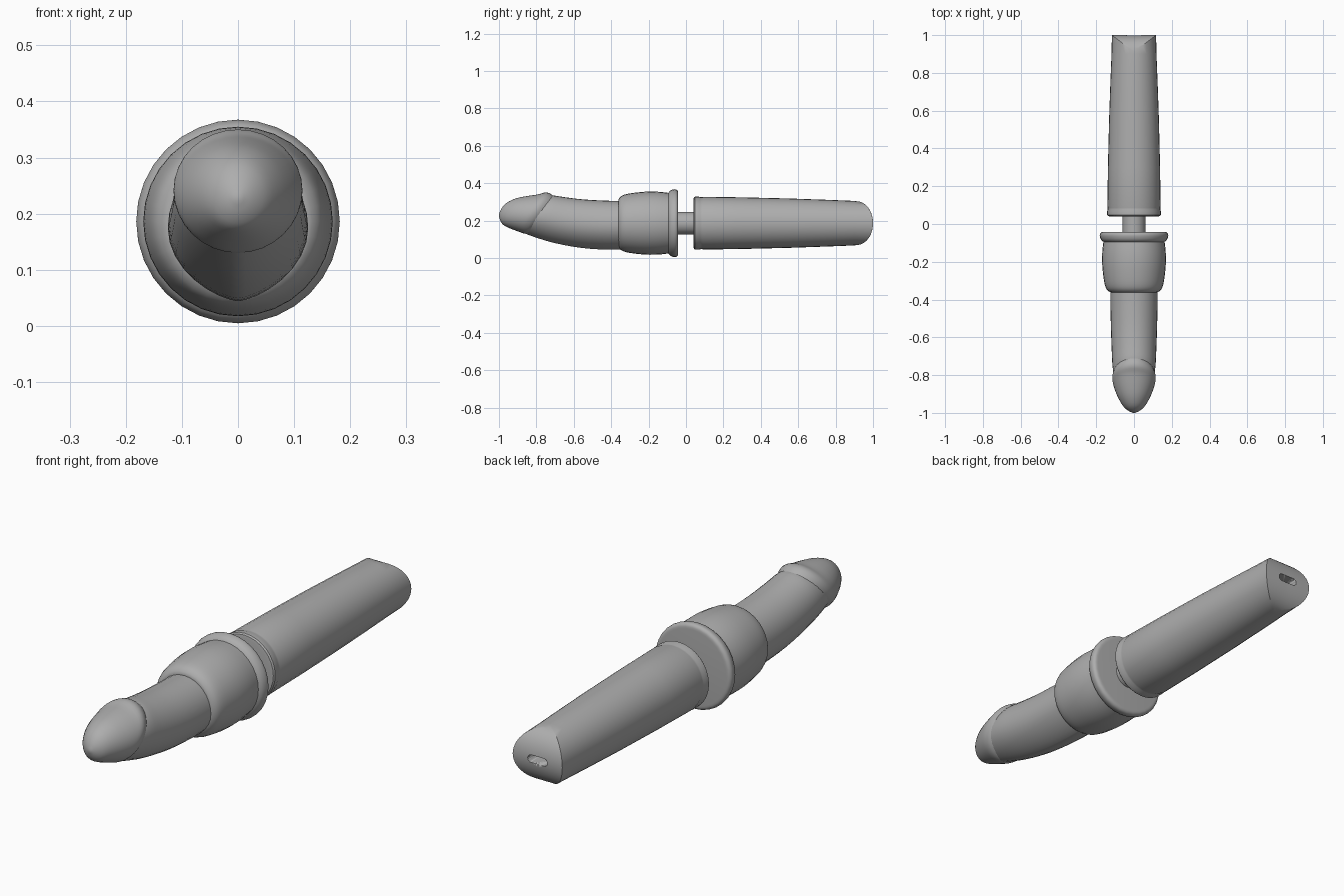
import bpy, bmesh, math
from mathutils import Vector

if "Cube" in bpy.data.objects:
    bpy.data.objects.remove(bpy.data.objects["Cube"])

SIDES = 32
CZ = 0.186  # height of the main axis

grey = bpy.data.materials.new("mid_grey")
grey.diffuse_color = (0.42, 0.42, 0.42, 1)
grey.use_nodes = True
grey.node_tree.nodes["Principled BSDF"].inputs["Base Color"].default_value = grey.diffuse_color


def finish(name, bm, angle=35):
    bmesh.ops.recalc_face_normals(bm, faces=bm.faces)
    me = bpy.data.meshes.new(name)
    bm.to_mesh(me)
    bm.free()
    ob = bpy.data.objects.new(name, me)
    bpy.context.collection.objects.link(ob)
    me.materials.append(grey)
    bpy.ops.object.select_all(action='DESELECT')
    ob.select_set(True)
    bpy.context.view_layer.objects.active = ob
    bpy.ops.object.shade_smooth_by_angle(angle=math.radians(angle))
    return ob


def skin(name, rings, angle=35):
    """Bridge a list of closed point rings and cap both ends."""
    bm = bmesh.new()
    vs = [[bm.verts.new(p) for p in r] for r in rings]
    for a, b in zip(vs, vs[1:]):
        for i in range(SIDES):
            j = (i + 1) % SIDES
            bm.faces.new((a[i], a[j], b[j], b[i]))
    bm.faces.new(vs[0])
    bm.faces.new(vs[-1])
    return finish(name, bm, angle)


def smooth_rows(rows, steps=3):
    """Catmull-Rom interpolation between section rows."""
    out = []
    for k in range(len(rows) - 1):
        p = [rows[max(0, min(len(rows) - 1, k + d))] for d in (-1, 0, 1, 2)]
        for s in range(steps):
            t = s / steps
            out.append([0.5 * (2 * b + (c - a) * t + (2 * a - 5 * b + 4 * c - d) * t * t
                               + (3 * b - a - 3 * c + d) * t ** 3)
                        for a, b, c, d in zip(*p)])
    return out + [list(rows[-1])]


def slanted(rows, keel=1.0):
    """Rings from (top y, top z, bottom y, bottom z, half width); keel narrows the underside."""
    rings = []
    for ty, tz, by, bz, w in rows:
        ring = []
        for i in range(SIDES):
            a = 2 * math.pi * i / SIDES
            c, s = math.cos(a), math.sin(a)
            x = w * (math.copysign(abs(c) ** keel, c) if s < 0 else c)
            f = (s + 1) / 2
            ring.append(Vector((x, by + (ty - by) * f, bz + (tz - bz) * f)))
        rings.append(ring)
    return rings


def turned(profile):
    """Round rings from (y, radius) pairs."""
    return slanted([(y, CZ + r, y, CZ - r, r) for y, r in profile])


# curved shaft with a narrowed underside
skin("shaft", slanted(smooth_rows([
    (-0.30, 0.304, -0.30, 0.046, 0.125),
    (-0.42, 0.306, -0.42, 0.044, 0.125),
    (-0.55, 0.313, -0.56, 0.054, 0.122),
    (-0.65, 0.325, -0.69, 0.077, 0.118),
    (-0.71, 0.334, -0.79, 0.105, 0.114),
    (-0.75, 0.330, -0.87, 0.134, 0.106)]), 1.35))

# rounded tip with a slanted rim
skin("tip", slanted(smooth_rows([
    (-0.700, 0.325, -0.830, 0.135, 0.098),
    (-0.728, 0.345, -0.853, 0.130, 0.111),
    (-0.755, 0.350, -0.870, 0.132, 0.115),
    (-0.790, 0.340, -0.890, 0.139, 0.112),
    (-0.850, 0.331, -0.920, 0.150, 0.098),
    (-0.910, 0.318, -0.950, 0.162, 0.078),
    (-0.960, 0.294, -0.976, 0.176, 0.054),
    (-0.988, 0.262, -0.992, 0.198, 0.028),
    (-1.000, 0.232, -1.000, 0.222, 0.005)])))

# bulging sleeve, flange and spindle
skin("sleeve", turned(smooth_rows([
    (-0.362, 0.120), (-0.358, 0.132), (-0.34, 0.148), (-0.30, 0.159),
    (-0.22, 0.168), (-0.15, 0.168), (-0.085, 0.161)])))
skin("flange", turned(smooth_rows([
    (-0.098, 0.155), (-0.093, 0.164), (-0.082, 0.175), (-0.065, 0.181),
    (-0.052, 0.180), (-0.044, 0.172), (-0.042, 0.160)])))
skin("spindle", turned([(-0.06, 0.06), (0.06, 0.06)]))

# tapered handle whose end is rounded across the x axis
END_R = 0.117


def end_y(z):
    return 0.912 + 0.088 * math.sqrt(max(0, 1 - ((z - CZ) / END_R) ** 2))


rings = turned([(0.04, 0.125), (0.042, 0.137), (0.048, 0.142), (0.068, 0.142),
                (0.078, 0.139), (0.086, 0.139), (0.095, 0.141), (0.30, 0.138),
                (0.55, 0.132), (0.75, 0.125), (0.90, 0.119)])
for s in (1, 0.97, 0.9, 0.8, 0.68, 0.55, 0.4, 0.25, 0.1, 0.03):
    ring = []
    for i in range(SIDES):
        a = 2 * math.pi * i / SIDES
        z = CZ + END_R * s * math.sin(a)
        ring.append(Vector((END_R * s * math.cos(a), end_y(z), z)))
    rings.append(ring)
handle = skin("handle", rings)

# slot in the handle end
slot = []
for y in (0.93, 1.05):
    slot.append([Vector((math.copysign(0.03, math.cos(a)) + 0.016 * math.cos(a), y,
                         CZ + 0.016 * math.sin(a)))
                 for a in (2 * math.pi * (i + 0.5) / SIDES for i in range(SIDES))])
cutter = skin("slot_cutter", slot)
cutter.hide_render = True
cutter.hide_viewport = True
mod = handle.modifiers.new("slot", 'BOOLEAN')
mod.operation = 'DIFFERENCE'
mod.object = cutter
mod.solver = 'EXACT'
# cut before the smoothing modifier, if one was added
handle.modifiers.move(len(handle.modifiers) - 1, 0)
